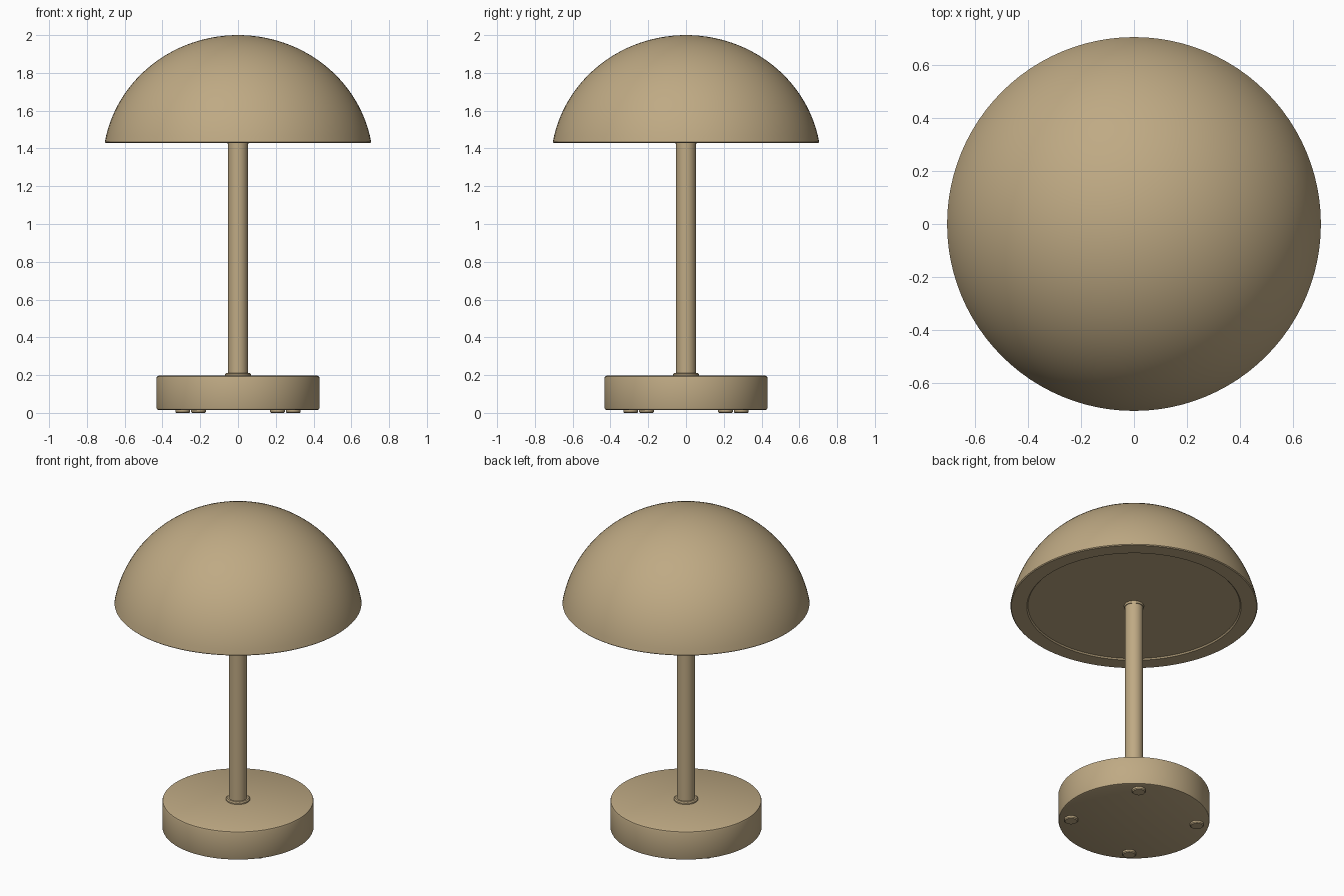
import bpy, bmesh, math

if "Cube" in bpy.data.objects:
    bpy.data.objects.remove(bpy.data.objects["Cube"])

tan = bpy.data.materials.new("warm_tan")
tan.diffuse_color = (0.52, 0.40, 0.23, 1)
tan.use_nodes = True
tan.node_tree.nodes["Principled BSDF"].inputs["Base Color"].default_value = tan.diffuse_color


def lathe(name, profile, n=96, at=(0, 0), sharp=35):
    """Revolve a bottom-to-top (radius, z) profile that starts and ends on the axis."""
    bm = bmesh.new()
    rings = []
    for r, z in profile:
        if r == 0:
            rings.append([bm.verts.new((at[0], at[1], z))])
        else:
            rings.append([bm.verts.new((at[0] + r * math.cos(2 * math.pi * i / n),
                                        at[1] + r * math.sin(2 * math.pi * i / n), z))
                          for i in range(n)])
    for a, b in zip(rings, rings[1:]):
        for i in range(n):
            j = (i + 1) % n
            if len(a) == 1:
                bm.faces.new((a[0], b[j], b[i]))
            elif len(b) == 1:
                bm.faces.new((a[i], a[j], b[0]))
            else:
                bm.faces.new((a[i], a[j], b[j], b[i]))
    bmesh.ops.recalc_face_normals(bm, faces=bm.faces[:])
    me = bpy.data.meshes.new(name)
    bm.to_mesh(me)
    bm.free()
    me.materials.append(tan)
    ob = bpy.data.objects.new(name, me)
    bpy.context.collection.objects.link(ob)
    bpy.ops.object.select_all(action='DESELECT')
    ob.select_set(True)
    bpy.context.view_layer.objects.active = ob
    bpy.ops.object.shade_smooth_by_angle(angle=math.radians(sharp))
    return ob


# Shade: flat underside with a shallow recessed disc, then the dome
steps = 28
dome = []
for k in range(steps + 1):
    t = math.radians(10 + 80 * k / steps)
    r = 0.705 * math.cos(t) / math.cos(math.radians(10))
    s = (math.sin(t) - math.sin(math.radians(10))) / (1 - math.sin(math.radians(10)))
    dome.append((r if k < steps else 0, 1.435 + 0.565 * s))
lathe("lamp_shade", [(0, 1.438), (0.605, 1.438), (0.612, 1.43), (0.70, 1.43)] + dome)

# Stem with collars at both ends
lathe("stem", [(0, 0.18), (0.052, 0.18), (0.052, 1.44), (0, 1.44)], 48)
lathe("lower_collar", [(0, 0.185), (0.068, 0.185), (0.068, 0.205), (0.062, 0.211), (0, 0.211)], 48)
lathe("upper_collar", [(0, 1.424), (0.056, 1.424), (0.056, 1.439), (0, 1.439)], 48)

# Round base with softened edges
lathe("base", [(0, 0.016), (0.421, 0.016), (0.429, 0.019), (0.432, 0.027),
               (0.432, 0.184), (0.429, 0.193), (0.421, 0.197), (0, 0.197)])

# Four small feet
for i in range(4):
    a = math.radians(54.4 + 90 * i)
    lathe(f"foot_{i + 1}", [(0, 0), (0.034, 0), (0.039, 0.005), (0.039, 0.02), (0, 0.02)],
          32, (0.36 * math.cos(a), 0.36 * math.sin(a)))
